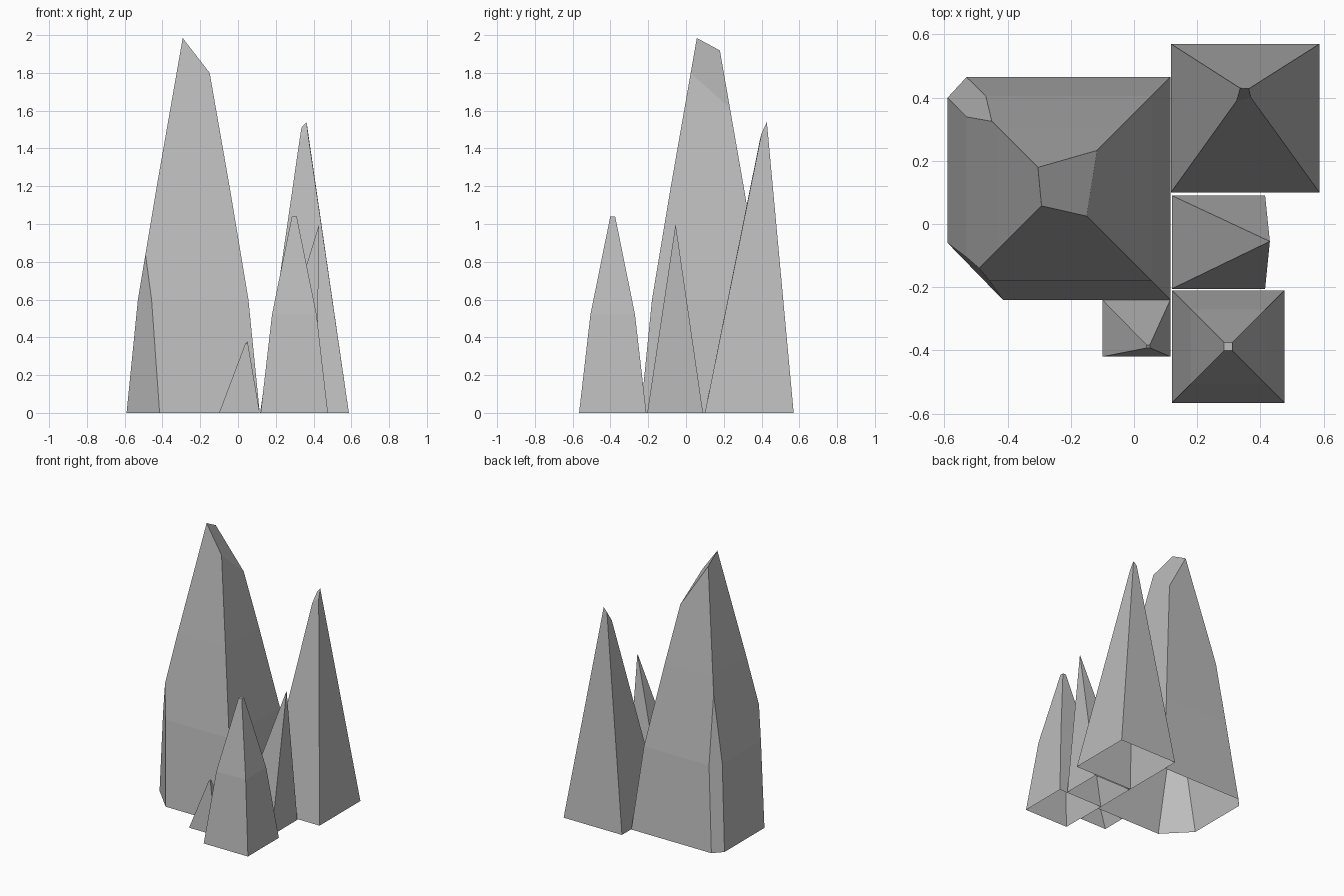
import bpy
import bmesh
from mathutils import Vector

cube = bpy.data.objects.get("Cube")
if cube:
    bpy.data.objects.remove(cube, do_unlink=True)

# Single grey rock colour
stone = bpy.data.materials.new("grey_stone")
stone.use_nodes = True
stone.diffuse_color = (0.5, 0.5, 0.5, 1)
bsdf = stone.node_tree.nodes["Principled BSDF"]
bsdf.inputs["Base Color"].default_value = (0.5, 0.5, 0.5, 1)
bsdf.inputs["Roughness"].default_value = 0.9


def square(x, y, half, z):
    """Corner ring, counter-clockwise from the front at -x."""
    return [(x - half, y - half, z), (x + half, y - half, z),
            (x + half, y + half, z), (x - half, y + half, z)]


def rect(x0, x1, y0, y1):
    return [(x0, y0, 0), (x1, y0, 0), (x1, y1, 0), (x0, y1, 0)]


def chip(bm, points, inside):
    """Slice off everything beyond the plane through three points."""
    a, b, c = map(Vector, points)
    normal = (b - a).cross(c - a).normalized()
    if normal.dot(Vector(inside) - a) > 0:
        normal.negate()
    cut = bmesh.ops.bisect_plane(
        bm, geom=bm.verts[:] + bm.edges[:] + bm.faces[:], dist=1e-5,
        plane_co=a, plane_no=normal, clear_outer=True)
    edges = [e for e in cut["geom_cut"] if isinstance(e, bmesh.types.BMEdge)]
    bmesh.ops.holes_fill(bm, edges=edges, sides=0)


def spire(name, rings, chips=(), inside=(0, 0, 0)):
    """Loft four-sided rings; a one-point last ring is a sharp tip."""
    bm = bmesh.new()
    loops = [[bm.verts.new(p) for p in ring] for ring in rings]
    bm.faces.new(loops[0][::-1])
    for low, high in zip(loops, loops[1:]):
        for i in range(4):
            j = (i + 1) % 4
            if len(high) == 1:
                bm.faces.new((low[i], low[j], high[0]))
            else:
                bm.faces.new((low[i], low[j], high[j], high[i]))
    if len(loops[-1]) > 1:
        bm.faces.new(loops[-1])
    for points in chips:
        chip(bm, points, inside)
    bmesh.ops.recalc_face_normals(bm, faces=bm.faces[:])
    # The underside is open
    floor = [f for f in bm.faces if all(v.co.z < 1e-4 for v in f.verts)]
    bmesh.ops.delete(bm, geom=floor, context="FACES")
    mesh = bpy.data.meshes.new(name)
    bm.to_mesh(mesh)
    bm.free()
    mesh.materials.append(stone)
    obj = bpy.data.objects.new(name, mesh)
    bpy.context.collection.objects.link(obj)
    return obj


# Tall bulging spire with a slanted top and two chipped corners
cx, cy = -0.2375, 0.1125
spire("tall_spire",
      [square(cx, cy, half, z) for half, z in
       ((0.3525, 0), (0.2925, 0.6), (0.1925, 1.2), (0.035, 2.1))],
      chips=[
          [(-0.30, 0.05, 2.0), (-0.15, 0.025, 1.8), (-0.31, 0.19, 1.92)],
          [(-0.59, -0.06, 0), (-0.415, -0.24, 0), (-0.49, -0.14, 0.84)],
          [(-0.59, 0.40, 0), (-0.53, 0.465, 0), (-0.45, 0.325, 1.08)]],
      inside=(cx, cy, 0.5))

# Straight spire at the back, blunt leaning tip
spire("back_spire",
      [rect(0.117, 0.587, 0.10, 0.57),
       [(0.325, 0.39, 1.44), (0.37, 0.40, 1.48),
        (0.363, 0.428, 1.54), (0.336, 0.43, 1.51)]])

# Sharp spire leaning past its base
spire("leaning_spire",
      [rect(0.12, 0.415, -0.205, 0.09), [(0.43, -0.055, 1.0)]])

# Symmetrical bulging spire at the front
spire("front_spire",
      [square(0.298, -0.388, half, z) for half, z in
       ((0.178, 0), (0.118, 0.52), (0.013, 1.04))])

# Small shard at the foot of the tall spire
spire("small_shard",
      [rect(-0.10, 0.115, -0.42, -0.24),
       [(0.038, -0.393, 0.365), (0.052, -0.393, 0.37),
        (0.05, -0.383, 0.378), (0.04, -0.383, 0.37)]])
